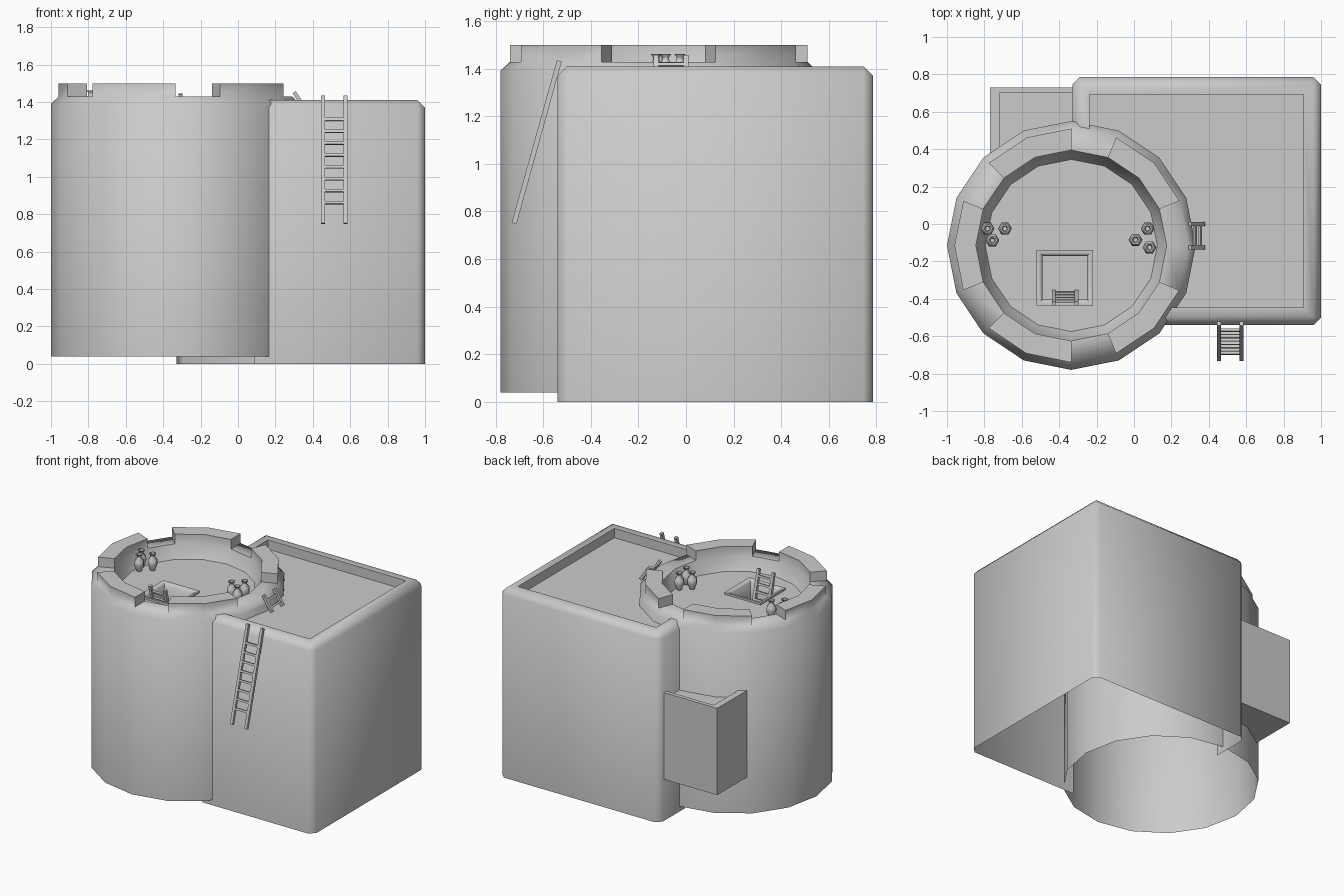
import bpy, bmesh, math
from mathutils import Vector, Matrix

if "Cube" in bpy.data.objects:
    bpy.data.objects.remove(bpy.data.objects["Cube"])

CX, CY, N = -0.335, -0.115, 16


def polar(r, deg, z):
    a = math.radians(deg)
    return (CX + r * math.cos(a), CY + r * math.sin(a), z)


def finish(name, bm, angle=50):
    bmesh.ops.remove_doubles(bm, verts=bm.verts, dist=1e-5)
    me = bpy.data.meshes.new(name)
    bm.to_mesh(me)
    bm.free()
    ob = bpy.data.objects.new(name, me)
    bpy.context.collection.objects.link(ob)
    bpy.ops.object.select_all(action='DESELECT')
    ob.select_set(True)
    bpy.context.view_layer.objects.active = ob
    if angle:
        bpy.ops.object.shade_smooth_by_angle(angle=math.radians(angle))
    return ob


def skin(bm, rows, closed):
    """Join equal-length rows of points with quads, return faces[row][column]."""
    vs = [[bm.verts.new(p) for p in row] for row in rows]
    n = len(rows[0])
    faces = []
    for a, b in zip(vs, vs[1:]):
        faces.append([bm.faces.new((a[j], a[(j + 1) % n], b[(j + 1) % n], b[j]))
                      for j in range(n if closed else n - 1)])
    return vs, faces


def rect(x0, x1, y0, y1, z):
    return [(x0, y0, z), (x1, y0, z), (x1, y1, z), (x0, y1, z)]


# Round tower: revolved wall and rim, with five raised merlons
bm = bmesh.new()
profile = [(0.665, 0.04), (0.665, 1.39), (0.625, 1.428), (0.51, 1.428), (0.46, 1.335)]
rows = [[polar(r, 360 / N * j, z) for j in range(N)] for r, z in profile]
vs, faces = skin(bm, rows, True)
for s in range(1, N - 1, 3):
    pair = faces[2][s:s + 2]
    ex = bmesh.ops.extrude_face_region(bm, geom=pair)
    top = [g for g in ex['geom'] if isinstance(g, bmesh.types.BMVert)]
    bmesh.ops.translate(bm, verts=top, vec=(0, 0, 0.072))
    bmesh.ops.delete(bm, geom=[f for f in pair if f.is_valid], context='FACES_ONLY')
finish("round_tower", bm)

# Tower floor with square hatch opening
H = (-0.505, -0.235, -0.42, -0.155)
bm = bmesh.new()
edges = []
for loop in ([polar(0.46, 360 / N * j, 1.335) for j in range(N)], rect(*H, 1.335)):
    v = [bm.verts.new(p) for p in loop]
    edges += [bm.edges.new((v[i], v[(i + 1) % len(v)])) for i in range(len(v))]
bmesh.ops.triangle_fill(bm, edges=edges, use_beauty=True, normal=(0, 0, 1))
for f in bm.faces:
    f.normal_update()
    if f.normal.z < 0:
        f.normal_flip()
finish("tower_floor", bm, 0)

# Hatch frame and shaft
bm = bmesh.new()


def grow(d, z):
    return rect(H[0] - d, H[1] + d, H[2] - d, H[3] + d, z)


vs, _ = skin(bm, [grow(0.015, 1.33), grow(0.015, 1.35), grow(0, 1.35),
                  grow(-0.015, 1.335), grow(-0.015, 1.2)], True)
bm.faces.new(vs[-1])
finish("hatch", bm)

# Square building: wall swept round three sides, ending inside the tower
def wall_row(o, z, c):
    x0, x1, y0, y1 = -0.33 + o, 1 - o, -0.54 + o, 0.785 - o
    return [(0.085, y0, z), (x1 - c, y0, z), (x1, y0 + c, z), (x1, y1 - c, z),
            (x1 - c, y1, z), (x0 + c, y1, z), (x0, y1 - c, z), (x0, 0.485, z)]


levels = [(0, 0, 0.04), (0, 1.37, 0.04), (0.04, 1.41, 0), (0.093, 1.41, 0), (0.093, 1.34, 0)]
bm = bmesh.new()
bmr = [wall_row(*lv) for lv in levels]
skin(bm, bmr, False)
bmesh.ops.remove_doubles(bm, verts=bm.verts, dist=1e-5)
bmesh.ops.dissolve_degenerate(bm, edges=bm.edges, dist=1e-5)
finish("square_building", bm)

# Roof of square building, cut along the tower
bm = bmesh.new()
last = bmr[-1]
pts = [last[0], last[1], last[3], last[5], last[7]]
pts += [polar(0.58, a, 1.34) for a in (67.5, 45, 22.5, 0, -22.5)]
bm.faces.new([bm.verts.new(p) for p in pts])
bmesh.ops.triangulate(bm, faces=bm.faces)
finish("building_roof", bm, 0)

# Small overhanging bay at the back with a sunken top
bm = bmesh.new()


def bay(o, p, z):
    return [(-0.77 + o, 0.36, z), (-0.325, 0.52, z), (-0.325, 0.73 - p, z), (-0.77 + o, 0.73 - p, z)]


vs, _ = skin(bm, [bay(0, 0, 0.31), bay(0, 0, 0.96), bay(0.05, 0.03, 0.96), bay(0.05, 0.03, 0.91)], True)
bm.faces.new(vs[-1])
bm.faces.new(vs[0][::-1])
finish("back_bay", bm, 30)


# Ladders: two rails and square rungs
def bar(bm, p, q, w, hint):
    z = (q - p).normalized()
    x = (hint - z * hint.dot(z)).normalized()
    y = z.cross(x)
    m = Matrix((x, y, z)).transposed().to_4x4()
    m.translation = (p + q) / 2
    bmesh.ops.create_cube(bm, size=1, matrix=m @ Matrix.Diagonal((w, w, (q - p).length, 1)))


def ladder(name, top, bottom, side, half, rungs):
    bm = bmesh.new()
    t, b, s = Vector(top), Vector(bottom), Vector(side)
    for k in (-half, half):
        bar(bm, t + s * k, b + s * k, 0.021, s)
    for f in rungs:
        c = t.lerp(b, f)
        bar(bm, c - s * half, c + s * half, 0.015, b - t)
    finish(name, bm, 0)


ladder("front_ladder", (0.515, -0.532, 1.433), (0.515, -0.722, 0.75), (1, 0, 0), 0.06,
       [0.185 + 0.093 * i for i in range(8)])
ladder("roof_ladder", (0.3, -0.063, 1.452), (0.372, -0.063, 1.345), (0, 1, 0), 0.062,
       (0.35, 0.75))
ladder("hatch_ladder", (-0.368, -0.425, 1.443), (-0.368, -0.362, 1.2), (1, 0, 0), 0.061,
       (0.2, 0.42, 0.64, 0.86))

# Clay jars in two groups of three
jar = [(0.018, 0), (0.037, 0.045), (0.035, 0.075), (0.016, 0.1), (0.016, 0.11), (0.027, 0.125), (0.018, 0.125), (0.012, 0.105)]
spots = [(-0.783, -0.025), (-0.69, -0.025), (-0.757, -0.088),
         (0.073, -0.025), (0.008, -0.085), (0.083, -0.125)]
for i, (x, y) in enumerate(spots):
    bm = bmesh.new()
    vs, _ = skin(bm, [[(x + r * math.cos(a * math.pi / 3), y + r * math.sin(a * math.pi / 3), 1.337 + z)
                       for a in range(6)] for r, z in jar], True)
    bm.faces.new(vs[-1])
    bm.faces.new(vs[0][::-1])
    finish(f"jar_{i + 1}", bm, 61)
